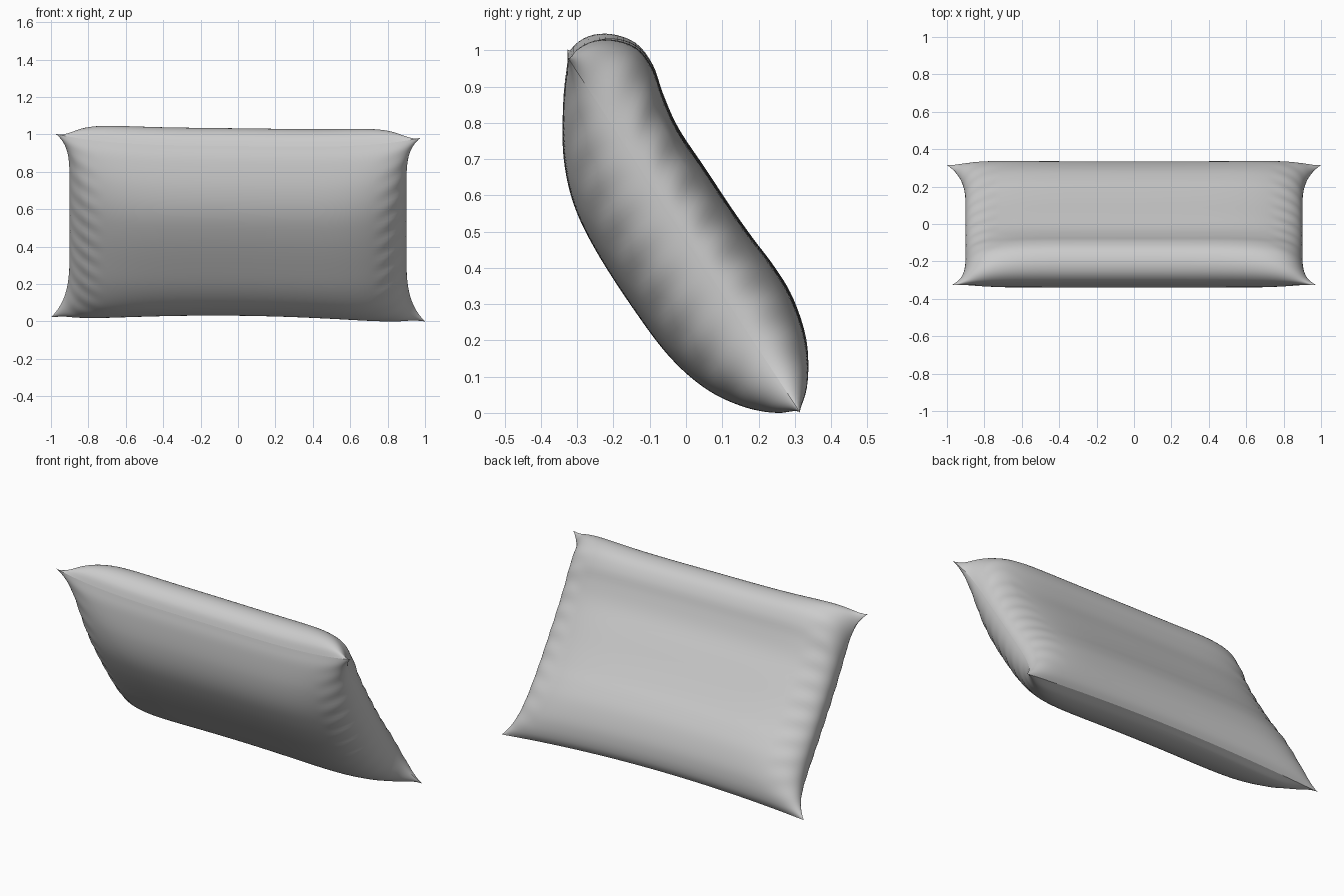
import bpy, bmesh, math
from mathutils import Vector

if "Cube" in bpy.data.objects:
    bpy.data.objects.remove(bpy.data.objects["Cube"])

NU, NV = 96, 72

# Mid-section outlines (y, z), from top seam to bottom seam
FRONT = [(-.322, .948), (-.338, .86), (-.338, .72), (-.31, .59), (-.25, .465), (-.15, .31),
         (-.05, .178), (.05, .092), (.15, .05), (.24, .042), (.305, .065)]
BACK = [(-.322, .948), (-.304, .995), (-.262, 1.032), (-.2, 1.043), (-.135, 1.022), (-.09, .965),
        (-.06, .89), (0, .772), (.1, .612), (.18, .497), (.24, .418), (.29, .337), (.325, .24),
        (.334, .16), (.325, .1), (.305, .065)]
# Seam plane: straight side seam between corners, top and bottom sag in the middle
CORNER_TOP, CORNER_BOTTOM = Vector((-.327, 1.003)), Vector((.315, .022))
MID_TOP, MID_BOTTOM = Vector(FRONT[0]), Vector(FRONT[-1])
NORMAL = Vector((.84, .55))


def resample(points, n):
    """Smooth curve through the points, cut into n equal-length steps."""
    p = [Vector(q) for q in points]
    p = [2 * p[0] - p[1]] + p + [2 * p[-1] - p[-2]]
    dense = []
    for i in range(1, len(p) - 2):
        a, b, c, d = p[i - 1:i + 3]
        for k in range(30):
            t = k / 30
            dense.append(.5 * (2 * b + (c - a) * t + (2 * a - 5 * b + 4 * c - d) * t ** 2
                               + (3 * b - a - 3 * c + d) * t ** 3))
    dense.append(p[-2])
    length = [0]
    for a, b in zip(dense, dense[1:]):
        length.append(length[-1] + (b - a).length)
    out, k = [], 0
    for j in range(n + 1):
        s = length[-1] * j / n
        while k < len(dense) - 2 and length[k + 1] < s:
            k += 1
        f = (s - length[k]) / (length[k + 1] - length[k])
        out.append(dense[k].lerp(dense[k + 1], min(f, 1)))
    return out


def half_width(v):
    """Pincushion side: narrow in the middle, flaring into the corners."""
    r = 2 * v - 1
    return .9 + (.075 * r ** 8 if r < 0 else .1 * r ** 5)


def seam_plane(u, v):
    """Point of the flat sheet between the two panels."""
    top = MID_TOP.lerp(CORNER_TOP, u ** 4)
    bottom = MID_BOTTOM.lerp(CORNER_BOTTOM, u ** 2)
    return top.lerp(bottom, v)


def cover(bm, outline, side, seam):
    """One fabric panel; border vertices are shared through the seam dictionary."""
    curve = resample(outline, NV)
    grid = []
    for j in range(NV + 1):
        v = (1 - math.cos(math.pi * j / NV)) / 2 * .3 + j / NV * .7
        k = min(int(v * NV), NV - 1)
        bulge = curve[k].lerp(curve[k + 1], v * NV - k) - seam_plane(0, v)
        power = 6 + 9 * (2 * v - 1) ** 4
        row = []
        for i in range(NU + 1):
            border = i in (0, NU) or j in (0, NV)
            if border and (i, j) in seam:
                row.append(seam[i, j])
                continue
            u = math.sin(math.pi / 2 * (2 * i / NU - 1))
            full = max(0, 1 - abs(u) ** power) ** .5
            yz = seam_plane(u, v) + bulge * full
            # Gathered wrinkles running in from the side seams
            near = full * max(0, abs(u) - .8) / .2 * math.sin(math.pi * v)
            yz += NORMAL * side * .008 * near * math.sin(75 * v + 14 * abs(u) + side)
            # Shallow dent across the back, fading towards the sides
            if side > 0:
                yz -= NORMAL * .008 * max(0, 1 - (u / .88) ** 6) * math.exp(-((v - .36) / .08) ** 2)
            # The whole cushion leans a touch to the right
            vert = bm.verts.new((u * half_width(v), yz.x, yz.y - .011 * u))
            if border:
                seam[i, j] = vert
            row.append(vert)
        grid.append(row)
    for j in range(NV):
        for i in range(NU):
            q = [grid[j][i], grid[j + 1][i], grid[j + 1][i + 1], grid[j][i + 1]]
            bm.faces.new(q if side < 0 else q[::-1])


# Pillow: front and back panels joined along a sharp seam
bm = bmesh.new()
seam = {}
cover(bm, FRONT, -1, seam)
cover(bm, BACK, 1, seam)
bmesh.ops.recalc_face_normals(bm, faces=bm.faces)
border = set(seam.values())
for f in bm.faces:
    f.smooth = True
for e in bm.edges:
    if e.verts[0] in border and e.verts[1] in border:
        e.smooth = False
low = min(v.co.z for v in bm.verts)
bmesh.ops.translate(bm, verts=bm.verts, vec=(0, 0, -low))
mesh = bpy.data.meshes.new("pillow")
bm.to_mesh(mesh)
bm.free()
pillow = bpy.data.objects.new("pillow", mesh)
bpy.context.collection.objects.link(pillow)
